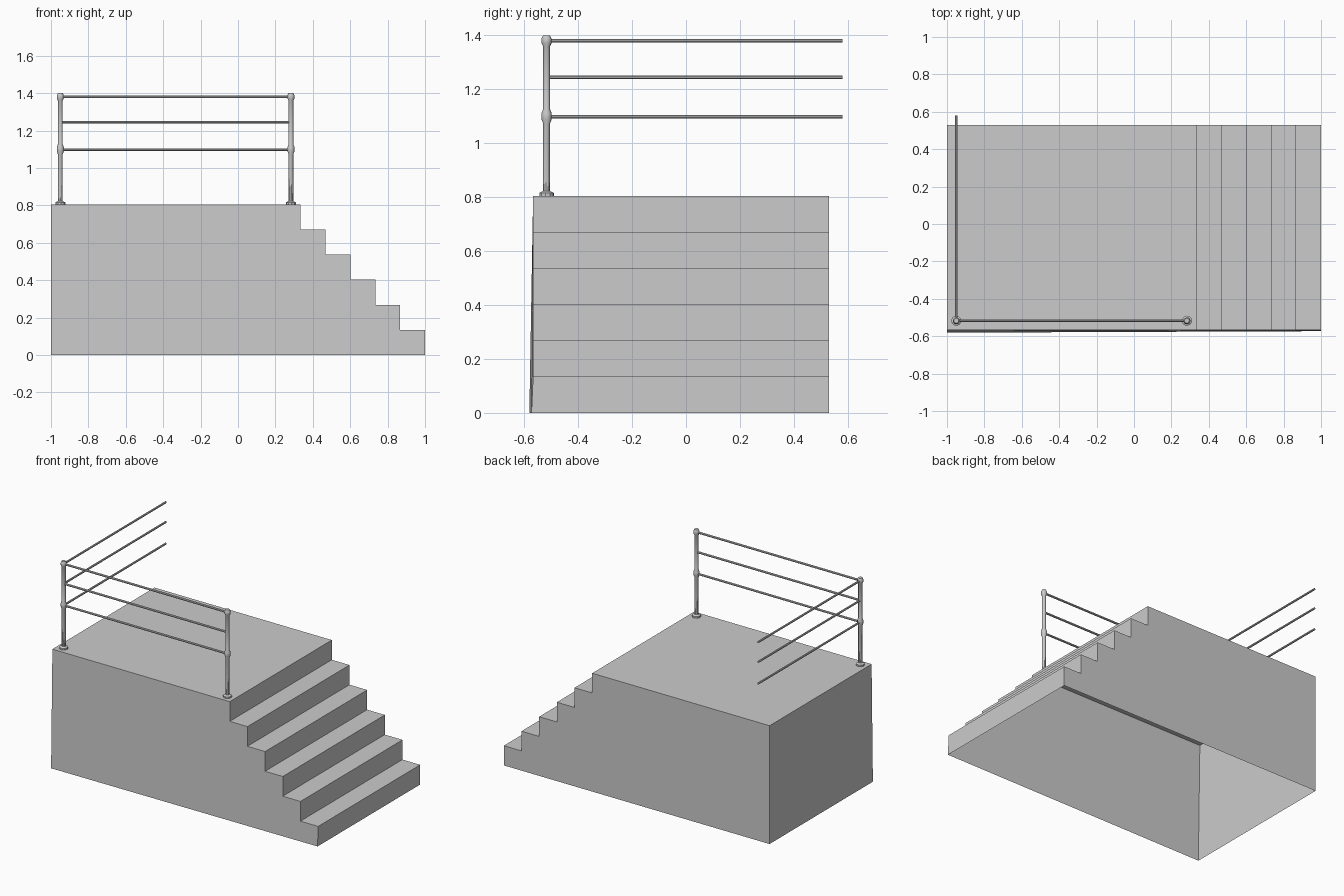
import bpy, bmesh
from math import cos, sin, tau
from mathutils import Vector

if "Cube" in bpy.data.objects:
    bpy.data.objects.remove(bpy.data.objects["Cube"])

BASE_Z, POST_Y, LEFT_X, RIGHT_X = 0.805, -0.517, -0.95, 0.283


def finish(name, bm, smooth=False):
    bmesh.ops.recalc_face_normals(bm, faces=bm.faces)
    me = bpy.data.meshes.new(name)
    bm.to_mesh(me)
    bm.free()
    ob = bpy.data.objects.new(name, me)
    bpy.context.collection.objects.link(ob)
    if smooth:
        bpy.ops.object.select_all(action='DESELECT')
        ob.select_set(True)
        bpy.context.view_layer.objects.active = ob
        bpy.ops.object.shade_smooth_by_angle(angle=0.6)
    return ob


# Loft rings of (distance along, radius) around an axis, with closed ends
def turned(name, start, axis, profile, sides, smooth=False):
    bm = bmesh.new()
    axis = Vector(axis).normalized()
    u = axis.orthogonal().normalized()
    v = axis.cross(u)
    rings = []
    for d, r in profile:
        rings.append([bm.verts.new(Vector(start) + axis * d
                      + (u * cos(tau * (i + .5) / sides) + v * sin(tau * (i + .5) / sides)) * r)
                      for i in range(sides)])
    for a, b in zip(rings, rings[1:]):
        for i in range(sides):
            j = (i + 1) % sides
            bm.faces.new((a[i], a[j], b[j], b[i]))
    bm.faces.new(rings[0])
    bm.faces.new(rings[-1])
    return finish(name, bm, smooth)


# Stepped platform: side profile swept across y, hollow and open below
steps, run, rise = 6, 0.133, BASE_Z / 6
profile = [(-1, 0), (-1, BASE_Z)]
for i in range(steps):
    x = 1 - run * (steps - 1 - i)
    profile += [(x, BASE_Z - rise * i), (x, BASE_Z - rise * (i + 1))]
bm = bmesh.new()
front = [bm.verts.new((x, -0.567, z)) for x, z in profile]
back = [bm.verts.new((x, 0.53, z)) for x, z in profile]
front[0].co.y = -0.581      # front wall leans out slightly at its foot
front[-1].co.y = -0.573
for i in range(len(profile) - 1):
    bm.faces.new((front[i], front[i + 1], back[i + 1], back[i]))
bm.faces.new(front)
bm.faces.new(back)
finish("stepped_platform", bm)

# Railing posts with a foot, a middle collar and a top knob
post = [(0, .027), (.011, .027), (.018, .013), (.268, .013), (.284, .019),
        (.306, .019), (.322, .013), (.555, .013), (.566, .019),
        (.583, .019), (.595, .013)]
for side, x in (("left", LEFT_X), ("right", RIGHT_X)):
    turned(side + "_post", (x, POST_Y, BASE_Z), (0, 0, 1), post, 10, True)

# Three rails along the front and three along the left side
for level, z in (("lower", 1.098), ("middle", 1.245), ("top", 1.38)):
    start = (LEFT_X, POST_Y, z)
    turned(level + "_front_rail", start, (1, 0, 0), [(0, .007), (RIGHT_X - LEFT_X, .007)], 8, True)
    turned(level + "_side_rail", start, (0, 1, 0), [(0, .007), (0.581 - POST_Y, .007)], 8, True)
